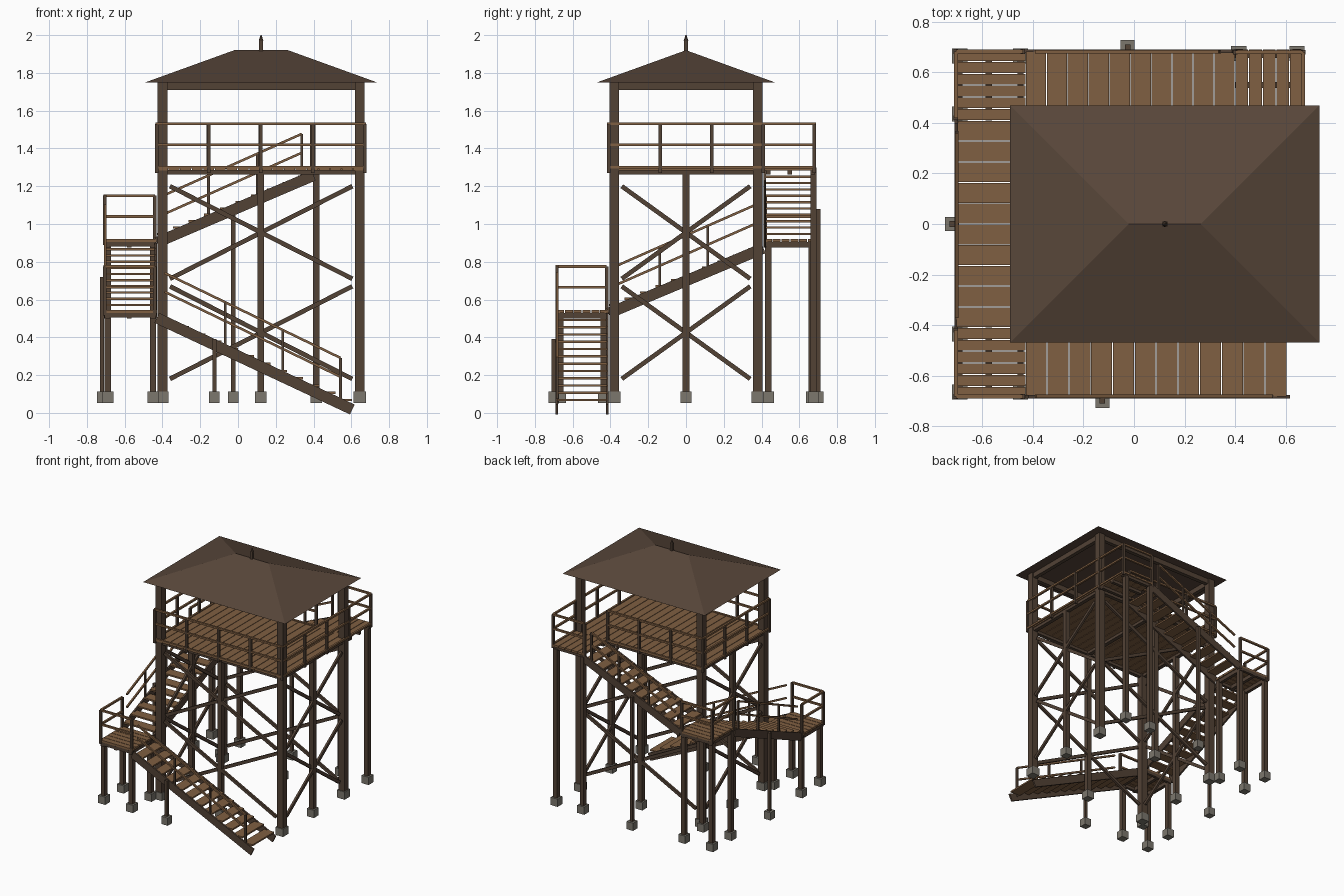
import bpy, bmesh
from mathutils import Matrix, Vector

cube = bpy.data.objects.get("Cube")
if cube:
    bpy.data.objects.remove(cube)


def material(name, rgb):
    m = bpy.data.materials.new(name)
    m.use_nodes = True
    m.diffuse_color = (*rgb, 1)
    m.node_tree.nodes["Principled BSDF"].inputs["Base Color"].default_value = (*rgb, 1)
    return m


DARK = material("dark timber", (0.085, 0.054, 0.036))
PLANK = material("plank timber", (0.215, 0.115, 0.054))
ROOF = material("roof brown", (0.098, 0.062, 0.042))
STONE = material("concrete", (0.2, 0.185, 0.155))


class Part:
    """Collects timbers into one mesh object."""

    def __init__(self, name, mat):
        self.name, self.mat, self.bm = name, mat, bmesh.new()

    def box(self, x0, x1, y0, y1, z0, z1):
        size = Matrix.Diagonal((x1 - x0, y1 - y0, z1 - z0, 1))
        mid = Matrix.Translation(((x0 + x1) / 2, (y0 + y1) / 2, (z0 + z1) / 2))
        bmesh.ops.create_cube(self.bm, size=1, matrix=mid @ size)

    def post(self, x, y, z0, z1, w):
        self.box(x - w / 2, x + w / 2, y - w / 2, y + w / 2, z0, z1)

    def beam(self, a, b, w, h):
        # w is the horizontal thickness, h the thickness across it
        a, b = Vector(a), Vector(b)
        along = (b - a).normalized()
        side = Vector((0, 0, 1)).cross(along).normalized()
        rot = Matrix((along, side, along.cross(side))).transposed().to_4x4()
        size = Matrix.Diagonal(((b - a).length, w, h, 1))
        bmesh.ops.create_cube(self.bm, size=1, matrix=Matrix.Translation((a + b) / 2) @ rot @ size)

    def done(self):
        mesh = bpy.data.meshes.new(self.name)
        self.bm.to_mesh(mesh)
        self.bm.free()
        mesh.materials.append(self.mat)
        obj = bpy.data.objects.new(self.name, mesh)
        bpy.context.collection.objects.link(obj)


# Main levels and outlines
L, R, F, B = -0.43, 0.67, -0.41, 0.41
OUT, BACK = -0.71, 0.69
DECK, MID, LOW = 1.30, 0.92, 0.545
PX, PY = (-0.40, 0.645), (-0.38, 0.38)

# Tower posts, support posts and footings
posts, supports = Part("tower_posts", DARK), Part("support_posts", DARK)
footings = Part("footings", STONE)


def stand(part, x, y, top, w, foot=0.06):
    part.post(x, y, 0.09, top, w)
    footings.post(x, y, 0.052, 0.112, foot)


for x in PX:
    for y in PY:
        stand(posts, x, y, 1.75, 0.052, 0.066)
    stand(supports, x, 0, 1.27, 0.036)
for y in PY:
    stand(supports, 0.12, y, 1.27, 0.036)
for x in (-0.69, -0.45):
    for y in (0.435, 0.665):
        stand(supports, x, y, MID - 0.03, 0.034)
        stand(supports, x, -y, LOW - 0.03, 0.034)
for x in (0.415, 0.645):
    stand(supports, x, 0.675, DECK - 0.03, 0.034)
stand(supports, -0.125, -0.70, 0.39, 0.022, 0.055)
stand(supports, -0.025, 0.70, 1.08, 0.022, 0.055)
stand(supports, -0.72, 0, 0.72, 0.022, 0.055)
posts.done()
supports.done()
footings.done()

# Cross braces on all four sides
braces = Part("cross_braces", DARK)
for z0, z1 in ((0.18, 0.67), (0.71, 1.20)):
    for s in (1, -1):
        lo, hi = (z0, z1) if s > 0 else (z1, z0)
        for y in PY:
            braces.beam((-0.36, y + 0.01 * s, lo), (0.605, y + 0.01 * s, hi), 0.016, 0.024)
        for x in PX:
            braces.beam((x + 0.01 * s, -0.34, lo), (x + 0.01 * s, 0.34, hi), 0.016, 0.024)
braces.done()

# Joists and roof beams
frame = Part("frame_beams", DARK)
for y in PY:
    frame.box(L + 0.01, R - 0.01, y - 0.015, y + 0.015, 1.262, DECK - 0.015)
    frame.box(PX[0], PX[1], y - 0.015, y + 0.015, 1.71, 1.75)
for x in PX + (0.12,):
    frame.box(x - 0.015, x + 0.015, F + 0.01, B - 0.01, 1.262, DECK - 0.015)
for x in PX:
    frame.box(x - 0.015, x + 0.015, PY[0], PY[1], 1.71, 1.75)
for y in (0.435, 0.55, 0.67):
    frame.box(0.40, R, y - 0.012, y + 0.012, 1.262, DECK - 0.015)
for z, y0, y1 in ((MID, B, BACK), (LOW, -BACK, F)):
    for x in (-0.69, -0.575, -0.45):
        frame.box(x - 0.012, x + 0.012, y0, y1, z - 0.045, z - 0.015)
    for y in (y0 + 0.012, y1 - 0.012):
        frame.box(OUT + 0.005, L - 0.005, y - 0.01, y + 0.01, z - 0.04, z - 0.015)
frame.done()


# Plank decks
def deck(name, x0, x1, y0, y1, top, count, across_x):
    part = Part(name, PLANK)
    step = ((x1 - x0) if across_x else (y1 - y0)) / count
    for i in range(count):
        a, b = i * step + 0.002, (i + 1) * step - 0.002
        if across_x:
            part.box(x0 + a, x0 + b, y0, y1, top - 0.016, top)
        else:
            part.box(x0, x1, y0 + a, y0 + b, top - 0.016, top)
    part.done()


deck("main_deck", L, R, F, B, DECK, 18, True)
deck("upper_landing", 0.40, R, B, BACK, DECK, 5, True)
deck("middle_landing", OUT, L, B, BACK, MID, 6, False)
deck("lower_landing", OUT, L, -BACK, F, LOW, 6, False)

rails, rail_posts = Part("handrails", PLANK), Part("rail_posts", DARK)


# Stairs: start is the foot, run the travel, offset points to the outer side
def stair(name, start, run, rise, count, width, outer, rail_h, post_at):
    start, run, outer = Vector(start), Vector(run), Vector(outer)
    up = Vector((0, 0, 1))
    treads, strings = Part(name + "_treads", PLANK), Part(name + "_stringers", DARK)
    step = run / count
    top = start + run + up * rise
    for i in range(count):
        c = start + step * (i + 0.5) + up * (rise * (i + 1) / (count + 1) - 0.006)
        treads.beam(c - step * 0.48, c + step * 0.48, width - 0.015, 0.012)
    for side in (1, -1):
        o = outer * side * (width / 2 - 0.006) - up * 0.018
        strings.beam(start + o, top + o - up * 0.015, 0.013, 0.058)
    treads.done()
    strings.done()
    # Sloping rails with posts on the outer side
    edge = outer * (width / 2 - 0.008)
    for h in (rail_h, rail_h - 0.10):
        a = start + edge + run * post_at[0] + up * (rise * post_at[0] + h)
        b = start + edge + run * post_at[-1] + up * (rise * post_at[-1] + h)
        rails.beam(a, b, 0.013, 0.013)
    for t in post_at[:-1] if name == "lower_stair" else post_at[1:]:
        p = start + edge + run * t + up * rise * t
        rail_posts.post(p.x, p.y, p.z - 0.02, p.z + rail_h, 0.014)


stair("lower_stair", (0.605, -0.55, 0.036), (-1.035, 0, 0), 0.50, 12, 0.28,
      (0, -1, 0), 0.225, (0.06, 0.355, 0.65, 0.96))
stair("middle_stair", (-0.57, F, LOW), (0, 0.82, 0), 0.36, 10, 0.28,
      (-1, 0, 0), 0.215, (0.05, 0.33, 0.64, 0.94))
stair("upper_stair", (L, 0.55, MID), (0.83, 0, 0), 0.37, 10, 0.28,
      (0, 1, 0), 0.215, (0.05, 0.33, 0.64, 0.925))


# Level railings
def railing(a, b, z, spans, foot=False):
    a, b = Vector((*a, z)), Vector((*b, z))
    for h in (0.12, 0.23):
        lift = Vector((0, 0, h))
        rails.beam(a + lift, b + lift, 0.015, 0.014)
    if foot:
        rails.beam(a, b, 0.015, 0.014)
    for i in range(spans + 1):
        p = a.lerp(b, i / spans)
        rail_posts.post(p.x, p.y, z - 0.03, z + 0.23, 0.018)


railing((L, F), (R, F), DECK, 4, True)
railing((R, F), (R, B), DECK, 3, True)
railing((R, B), (R, BACK - 0.01), DECK, 1, True)
railing((R, BACK - 0.01), (0.40, BACK - 0.01), DECK, 1)
railing((L, F), (L, B), DECK, 3, True)
railing((L, B), (0.39, B), DECK, 3, True)
for z, s in ((MID, 1), (LOW, -1)):
    railing((OUT + 0.005, s * 0.42), (OUT + 0.005, s * 0.683), z, 1)
    railing((OUT + 0.005, s * 0.683), (L - 0.01, s * 0.683), z, 1)
rails.done()
rail_posts.done()

# Hipped roof with a flat soffit
roof = Part("hipped_roof", ROOF)
roof.box(-0.49, 0.735, -0.47, 0.47, 1.75, 1.92)
for v in roof.bm.verts:
    if v.co.z > 1.8:
        v.co.x = -0.02 if v.co.x < 0.12 else 0.265
        v.co.y = 0
bmesh.ops.remove_doubles(roof.bm, verts=roof.bm.verts, dist=0.001)
roof.done()

# Finial with a pointed tip
finial = Part("roof_finial", DARK)
finial.post(0.122, 0, 1.90, 1.975, 0.02)
bmesh.ops.create_cone(finial.bm, cap_ends=True, segments=8, radius1=0.012, radius2=0.003,
                      depth=0.03, matrix=Matrix.Translation((0.122, 0, 1.985)))
finial.done()
